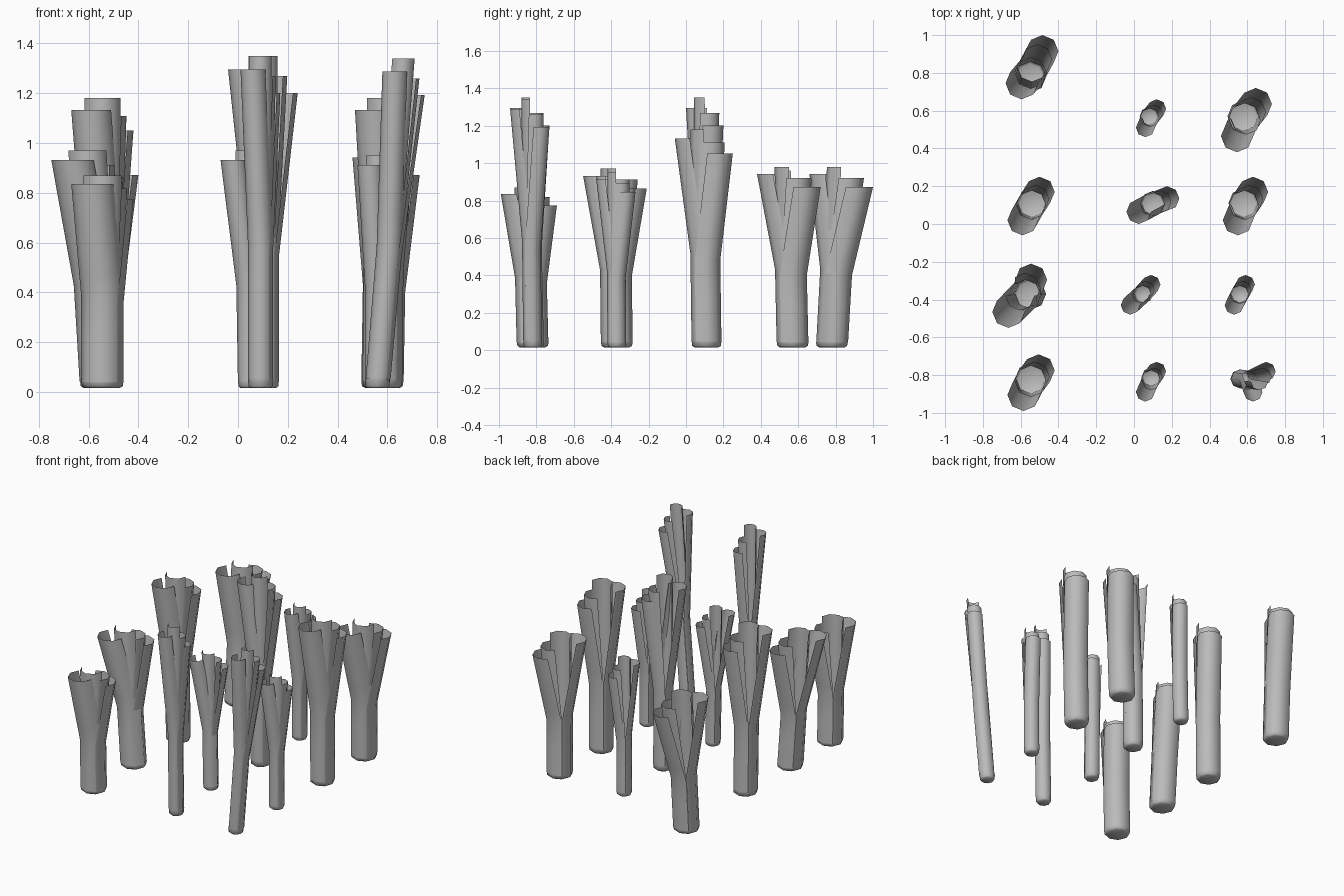
import bpy
import bmesh
import math
from mathutils import Vector

cube = bpy.data.objects.get("Cube")
if cube:
    bpy.data.objects.remove(cube, do_unlink=True)

grey = bpy.data.materials.new("stone_grey")
grey.use_nodes = True
colour = (0.5, 0.5, 0.5, 1)
grey.diffuse_color = colour
grey.node_tree.nodes["Principled BSDF"].inputs["Base Color"].default_value = colour

FLOOR = 0.015
BEND = 0.45          # share of the height where the petals part
LEVELS = (0.03, 0.25, BEND, 0.55, 0.75, 1)


def ring_point(angle, radius):
    a = math.radians(angle)
    return Vector((math.cos(a) * radius, math.sin(a) * radius, 0))


def petal(bm, base, lean, tip, radius, height, start, steps):
    """Open channel that follows the trunk, then leans out to its tip."""
    rows = []
    for t in LEVELS:
        splay = max(0, (t - BEND) / (1 - BEND))
        centre = base + lean * t + (tip - lean) * splay
        centre.z = FLOOR + (height - FLOOR) * t
        rows.append([bm.verts.new(centre + ring_point(start + 45 * i, radius))
                     for i in range(steps + 1)])
    for low, high in zip(rows, rows[1:]):
        for i in range(steps):
            bm.faces.new((low[i], low[i + 1], high[i + 1], high[i]))


def foot(bm, base, radius, height):
    """Rounded closed bottom of the trunk."""
    rows = []
    for size, z in ((1, FLOOR + height * 0.03), (0.96, FLOOR + 0.008), (0.8, FLOOR)):
        rows.append([bm.verts.new(base + ring_point(45 * i, radius * size) + Vector((0, 0, z)))
                     for i in range(8)])
    for low, high in zip(rows[1:], rows):
        for i in range(8):
            j = (i + 1) % 8
            bm.faces.new((low[i], low[j], high[j], high[i]))
    bm.faces.new(rows[-1][::-1])


def plant(name, x, y, radius, height, west, east, south, north):
    base = Vector((x, y, 0))
    front = Vector((west + radius, south + radius, 0)) - base
    back = Vector((east - radius, north - radius, 0)) - base
    lean = (front + back) / 2
    bm = bmesh.new()
    foot(bm, base, radius, height)
    petal(bm, base, lean, front, radius, height * 0.96, 135, 5)
    petal(bm, base, lean, back, radius, height * 0.89, -45, 4)
    petal(bm, base, lean, lean, radius * 0.9, height, 180, 4)
    petal(bm, base, lean, lean * 0.5 + back * 0.5, radius * 0.93, height * 0.94, -45, 4)
    mesh = bpy.data.meshes.new(name)
    bm.to_mesh(mesh)
    bm.free()
    mesh.materials.append(grey)
    for face in mesh.polygons:
        face.use_smooth = True
    obj = bpy.data.objects.new(name, mesh)
    bpy.context.collection.objects.link(obj)
    bpy.ops.object.select_all(action="DESELECT")
    obj.select_set(True)
    bpy.context.view_layer.objects.active = obj
    bpy.ops.object.shade_smooth_by_angle(angle=math.radians(50))


# Base position, radius, height, then west, east, south and north reach of the tips
PLANTS = {
    "back_right_tubes": (-.55, .78, .085, .98, -.68, -.4, .66, 1),
    "back_middle_tubes": (.08, .57, .05, .96, .01, .17, .46, .66),
    "back_left_tubes": (.58, .57, .085, .98, .46, .73, .38, .72),
    "inner_right_tubes": (-.54, .11, .08, 1.18, -.67, -.42, -.06, .25),
    "inner_middle_tubes": (.1, .11, .065, 1.35, -.04, .24, 0, .2),
    "inner_left_tubes": (.58, .11, .08, 1.18, .47, .71, -.06, .25),
    "outer_right_tubes": (-.55, -.37, .085, .97, -.75, -.46, -.55, -.21),
    "outer_middle_tubes": (.05, -.37, .05, .97, -.07, .14, -.48, -.27),
    "outer_left_tubes": (.56, -.37, .05, .95, .48, .64, -.48, -.27),
    "front_right_tubes": (-.545, -.82, .085, .87, -.67, -.42, -.99, -.69),
    "front_middle_tubes": (.09, -.81, .05, 1.35, .01, .17, -.94, -.73),
    "front_left_tubes": (.56, -.82, .05, 1.34, .58, .75, -.94, -.73),
}
for name, values in PLANTS.items():
    plant(name, *values)
